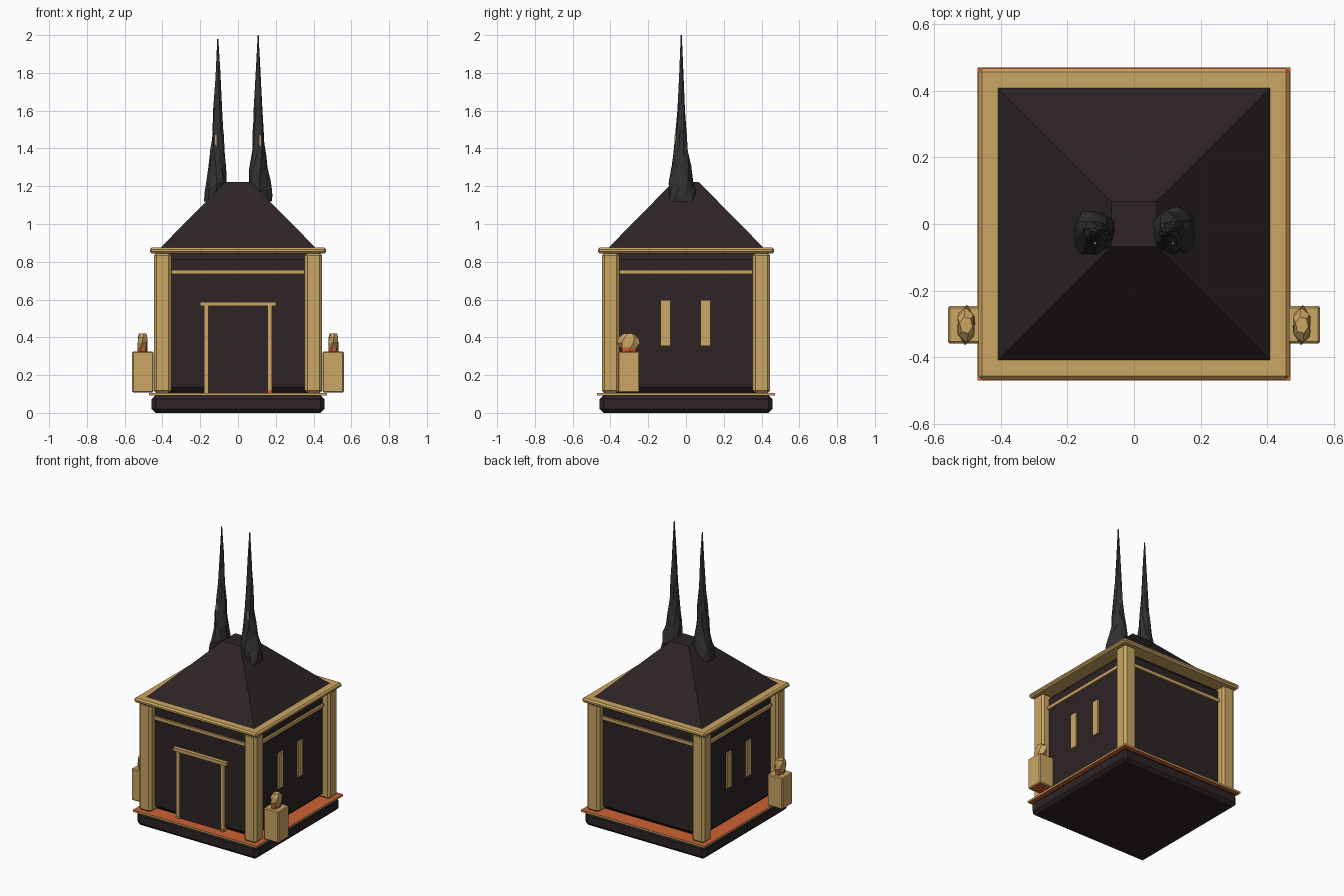
import bpy, bmesh, math, random
from mathutils import Vector

if "Cube" in bpy.data.objects:
    bpy.data.objects.remove(bpy.data.objects["Cube"])

random.seed(4)


def material(name, rgb):
    m = bpy.data.materials.new(name)
    m.diffuse_color = (*rgb, 1)
    m.use_nodes = True
    m.node_tree.nodes["Principled BSDF"].inputs["Base Color"].default_value = m.diffuse_color
    return m


DARK = material("dark brown", (0.026, 0.017, 0.018))
GOLD = material("sand gold", (0.60, 0.38, 0.125))
ORANGE = material("burnt orange", (0.62, 0.12, 0.035))
CHARCOAL = material("charcoal", (0.032, 0.032, 0.034))


def finish(bm, name, mats):
    bmesh.ops.recalc_face_normals(bm, faces=bm.faces)
    me = bpy.data.meshes.new(name)
    bm.to_mesh(me)
    bm.free()
    for m in mats:
        me.materials.append(m)
    ob = bpy.data.objects.new(name, me)
    bpy.context.collection.objects.link(ob)
    return ob


def box(name, x, y, z, mats, bevel=0, rule=None):
    """Box from (min, max) ranges, optional chamfer and face colour rule."""
    bm = bmesh.new()
    bmesh.ops.create_cube(bm, size=1)
    for v in bm.verts:
        v.co = Vector([r[0] + (c + 0.5) * (r[1] - r[0]) for c, r in zip(v.co, (x, y, z))])
    if bevel:
        bmesh.ops.bevel(bm, geom=bm.edges[:], offset=bevel, segments=1,
                        affect='EDGES', profile=0.5)
    bm.normal_update()
    if rule:
        for f in bm.faces:
            f.material_index = rule(f)
    return finish(bm, name, mats)


def square(r):
    return (-r, r), (-r, r)


def loft(name, rings, mats, rule=None):
    """Skin a list of equal-length rings, capping both ends."""
    bm = bmesh.new()
    vs = [[bm.verts.new(p) for p in ring] for ring in rings]
    n = len(vs[0])
    for a, b in zip(vs, vs[1:]):
        for i in range(n):
            j = (i + 1) % n
            bm.faces.new((a[i], a[j], b[j], b[i]))
    bm.faces.new(vs[0])
    bm.faces.new(vs[-1])
    bmesh.ops.recalc_face_normals(bm, faces=bm.faces)
    bm.normal_update()
    if rule:
        for f in bm.faces:
            f.material_index = rule(f)
    return finish(bm, name, mats)


# plinth, and thin floor plate with gold rim
box("plinth", *square(0.457), (0, 0.094), [DARK], 0.02)
box("floor_plate", *square(0.47), (0.093, 0.106), [GOLD, ORANGE],
    rule=lambda f: int(abs(f.normal.z) > 0.5))

# main hall and cornice
box("hall_walls", *square(0.395), (0.104, 0.846), [DARK], 0.033)
box("cornice", *square(0.467), (0.845, 0.876), [GOLD], 0.01)

# corner columns
for sx in (-1, 1):
    for sy in (-1, 1):
        box("corner_column", sorted((sx * 0.353, sx * 0.446)),
            sorted((sy * 0.353, sy * 0.446)), (0.104, 0.847), [GOLD], 0.014)

# trim band around the walls under the cornice
for s in (-1, 1):
    box("wall_trim_x", (-0.36, 0.36), sorted((s * 0.39, s * 0.408)), (0.734, 0.756), [GOLD])
    box("wall_trim_y", sorted((s * 0.39, s * 0.408)), (-0.36, 0.36), (0.734, 0.756), [GOLD])

# hipped roof with a flat top
loft("roof", [[(sx * r, sy * r, z) for sx, sy in ((-1, -1), (1, -1), (1, 1), (-1, 1))]
              for r, z in ((0.411, 0.874), (0.068, 1.222))], [DARK])

# door with its frame
box("door", (-0.16, 0.16), (-0.402, -0.39), (0.106, 0.57), [DARK])
for s in (-1, 1):
    box("door_jamb", sorted((s * 0.155, s * 0.181)), (-0.413, -0.385), (0.106, 0.567), [GOLD])
    box("door_jamb_foot", sorted((s * 0.156, s * 0.180)), (-0.416, -0.39), (0.106, 0.122),
        [ORANGE if s > 0 else GOLD])
box("door_lintel", (-0.201, 0.201), (-0.42, -0.385), (0.565, 0.588), [GOLD])

# side windows
for s in (-1, 1):
    for y in (-0.108, 0.104):
        box("side_window", sorted((s * 0.39, s * 0.405)), (y - 0.026, y + 0.026),
            (0.354, 0.597), [GOLD])

# side lanterns: pedestal, orange neck and faceted flame stone
for s in (-1, 1):
    box("lantern_pedestal", sorted((s * 0.447, s * 0.56)), (-0.36, -0.246), (0.108, 0.325),
        [GOLD, ORANGE], 0.006, rule=lambda f: int(f.normal.z < -0.9))
    cx, cy = s * 0.505, -0.304
    rings = []
    for k, (rx, ry, z) in enumerate(((0.026, 0.042, 0.324), (0.027, 0.045, 0.345),
                                     (0.029, 0.061, 0.37), (0.028, 0.054, 0.398),
                                     (0.020, 0.026, 0.42))):
        rings.append([(cx + rx * math.cos(a), cy + ry * math.sin(a), z)
                      for a in (math.tau * (i + 0.2 * k) / 6 for i in range(6))])
    loft("lantern_flame", rings, [GOLD, ORANGE],
         rule=lambda f: int(f.calc_center_median().z < 0.35))

# two tall crooked horns: (height, centre x, centre y, radius x, radius y)
PROFILE = ((1.12, 0.150, -0.022, 0.032, 0.066), (1.165, 0.132, -0.022, 0.050, 0.068),
           (1.215, 0.115, -0.024, 0.058, 0.062), (1.30, 0.108, -0.026, 0.047, 0.050),
           (1.38, 0.109, -0.027, 0.038, 0.040), (1.48, 0.108, -0.027, 0.031, 0.030),
           (1.60, 0.106, -0.026, 0.024, 0.021), (1.80, 0.106, -0.025, 0.013, 0.011),
           (1.99, 0.107, -0.025, 0.003, 0.003))
SIDES = 9
for s in (-1, 1):
    rings = []
    for k, (z, cx, cy, rx, ry) in enumerate(PROFILE):
        ring = []
        for i in range(SIDES):
            a = math.tau * i / SIDES + 0.25 * k
            j = 1 + random.uniform(-0.13, 0.13)
            dz = random.uniform(-0.018, 0.018) if 0 < k < 7 else 0
            top = 0.01 * s if k == len(PROFILE) - 1 else 0
            ring.append((s * (cx + rx * j * math.cos(a)), cy + ry * j * math.sin(a),
                         z + dz + top))
        rings.append(ring)
    horn = loft("horn", rings, [CHARCOAL])
    mod = horn.modifiers.new("facets", 'TRIANGULATE')

    # narrow gold slivers on the horn, front and back
    for y in (-0.057, -0.001):
        box("horn_sliver", sorted((s * 0.114, s * 0.121)), (y - 0.004, y + 0.004),
            (1.415, 1.47), [GOLD])
